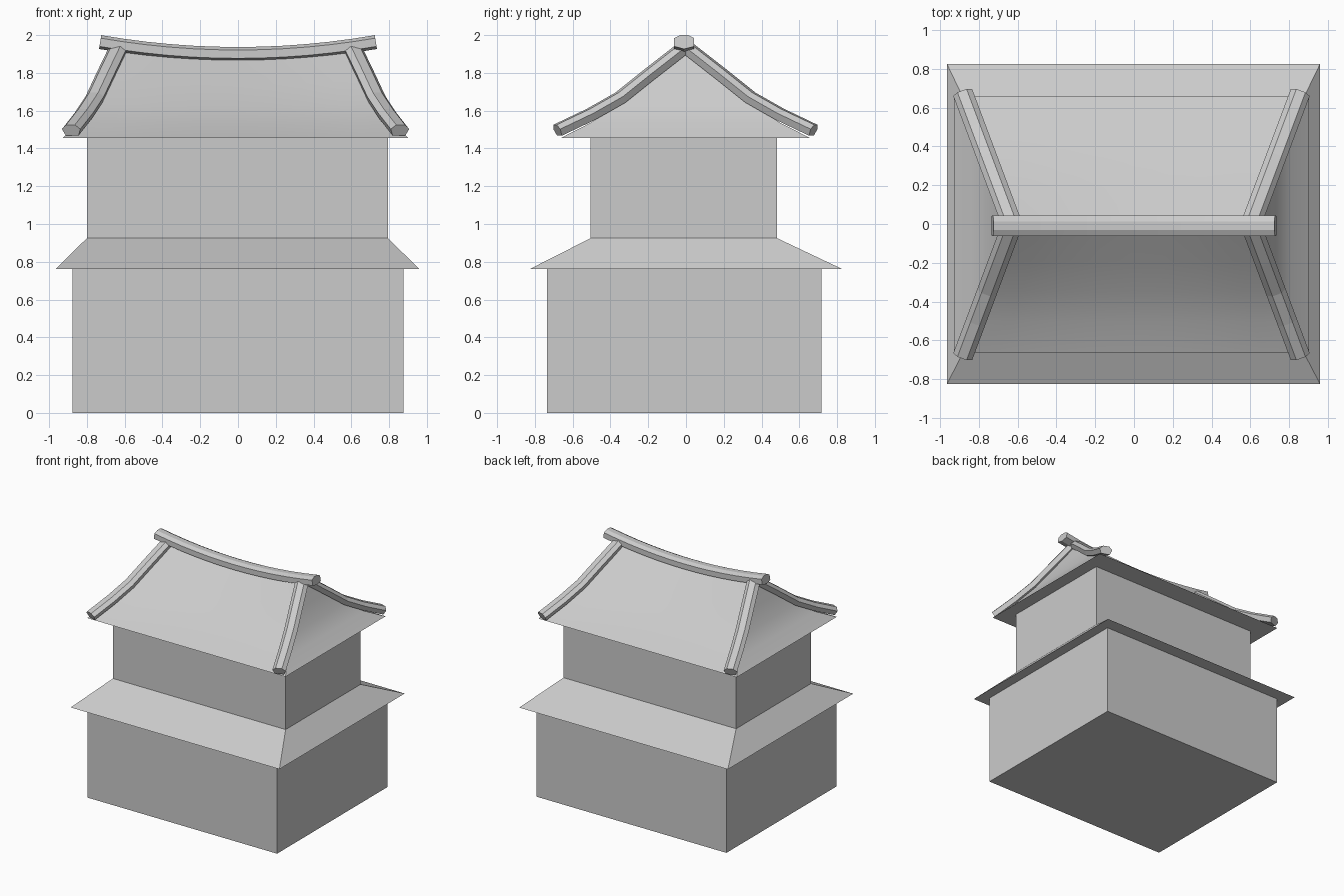
import bpy, math
from mathutils import Vector

if "Cube" in bpy.data.objects:
    bpy.data.objects.remove(bpy.data.objects["Cube"])

OX, OY = -0.013, -0.003      # slight offset of the upper roof


def make(name, verts, faces, smooth=None):
    me = bpy.data.meshes.new(name)
    me.from_pydata([tuple(v) for v in verts], [], faces)
    ob = bpy.data.objects.new(name, me)
    bpy.context.collection.objects.link(ob)
    bpy.ops.object.select_all(action='DESELECT')
    ob.select_set(True)
    bpy.context.view_layer.objects.active = ob
    bpy.ops.object.mode_set(mode='EDIT')
    bpy.ops.mesh.select_all(action='SELECT')
    bpy.ops.mesh.normals_make_consistent(inside=False)
    bpy.ops.object.mode_set(mode='OBJECT')
    if smooth:
        bpy.ops.object.shade_smooth_by_angle(angle=math.radians(smooth))
    return ob


def loft(name, rings, smooth=None):
    """Bridge closed rings of equal size and cap both ends."""
    n = len(rings[0])
    verts = [v for r in rings for v in r]
    faces = [(i*n + j, i*n + (j+1) % n, (i+1)*n + (j+1) % n, (i+1)*n + j)
             for i in range(len(rings) - 1) for j in range(n)]
    faces += [tuple(range(n))[::-1],
              tuple(range((len(rings)-1)*n, len(rings)*n))]
    return make(name, verts, faces, smooth)


def rect(x0, x1, y0, y1, z):
    return [(x0, y0, z), (x1, y0, z), (x1, y1, z), (x0, y1, z)]


def beam(name, path, section):
    """Sweep a section (side, up) along a path."""
    rings = []
    for i, p in enumerate(path):
        t = (path[min(i+1, len(path)-1)] - path[max(i-1, 0)]).normalized()
        side = t.cross(Vector((0, 0, 1))).normalized()
        up = side.cross(t)
        rings.append([p + side*a + up*b for a, b in section])
    return loft(name, rings)


# walls and lower skirt roof
loft("lower_walls", [rect(-.875, .875, -.735, .717, 0),
                     rect(-.875, .875, -.735, .717, .765)])
loft("skirt_roof", [rect(-.965, .96, -.826, .826, .762),
                    rect(-.80, .793, -.505, .482, .925)])
loft("upper_walls", [rect(-.80, .793, -.505, .482, .92),
                     rect(-.80, .793, -.505, .482, 1.46)])

# hip roof: concave rings, sagging slightly towards the middle of the ridge
levels = [(.915, .66, 1.455), (.825, .50, 1.537), (.755, .345, 1.64),
          (.695, .19, 1.765), (.63, .012, 1.915)]
N = 8
rings = []
for hx, hy, z in levels:
    w = (z - 1.455) / .46
    us = [-1 + 2*k/N for k in range(N + 1)]
    front = [(OX + hx*u, OY - hy, z - .04*w*(1 - u*u)) for u in us]
    back = [(x, 2*OY - y, zz) for x, y, zz in reversed(front)]
    rings.append(front + back)
roof = loft("hip_roof", rings, 25)

# curved ridge beam
ridge_section = [(-.053, -.022), (0, -.036), (.053, -.022),
                 (.053, .022), (.022, .038), (-.022, .038), (-.053, .022)]
beam("ridge_beam", [Vector((.73*k/6, -.01, 1.899 + .063*(k/6)**2))
                    for k in range(-6, 7)], ridge_section)

# four hip beams following the roof corners
hip_section = [(-.036, -.03), (.036, -.03), (.052, .008),
               (.025, .033), (-.025, .033), (-.052, .008)]
curve = [(.0, 1.94), (.19, 1.792), (.345, 1.668), (.50, 1.58), (.678, 1.495)]
for sx, side in ((-1, "left"), (1, "right")):
    for sy, end in ((-1, "front"), (1, "back")):
        path = [Vector((OX + sx*(.615 + .375*d), OY + sy*d, z))
                for d, z in curve]
        beam(f"hip_beam_{end}_{side}", path, hip_section)
